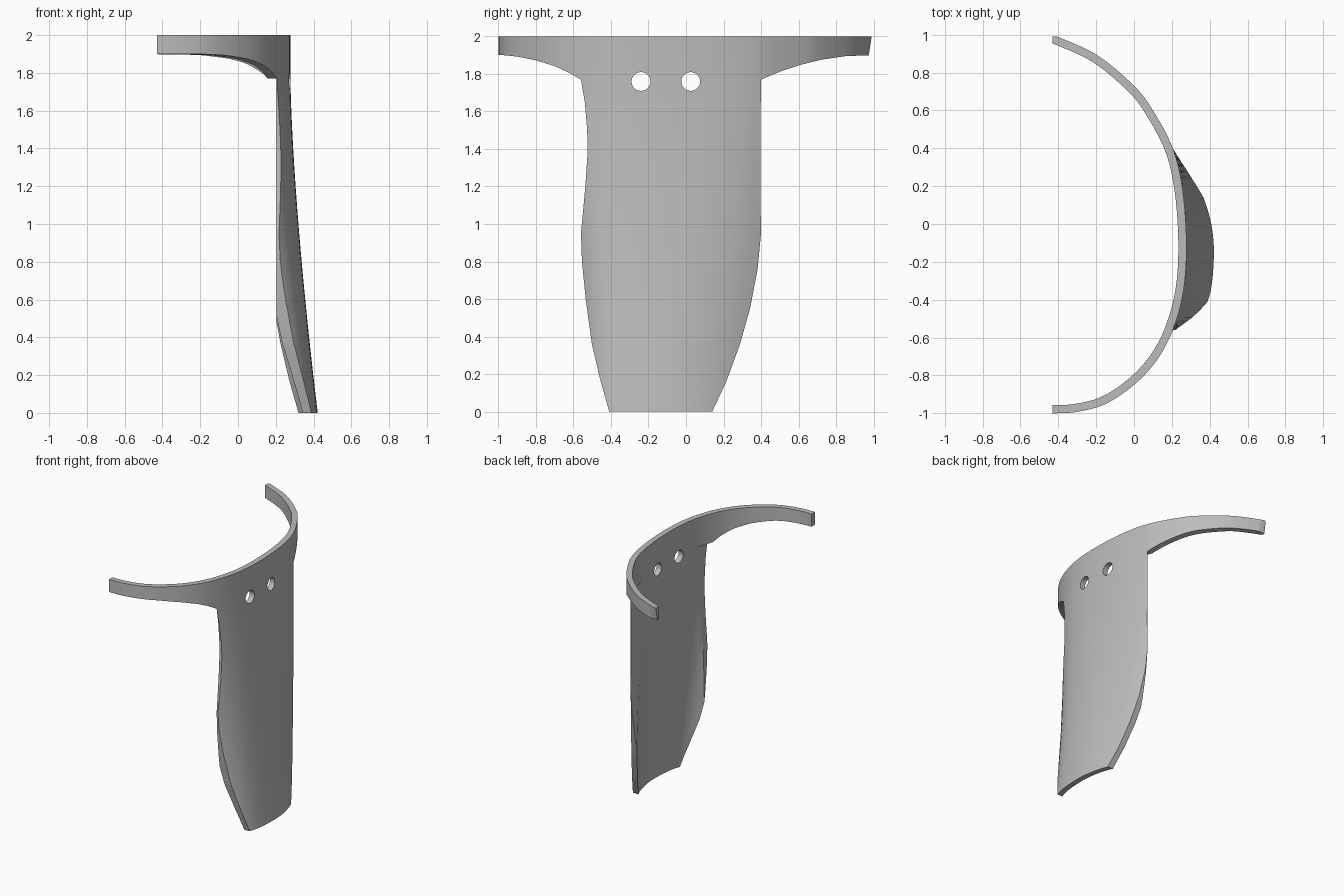
import bpy, bmesh, math
from mathutils import Vector

cube = bpy.data.objects.get("Cube")
if cube:
    bpy.data.objects.remove(cube, do_unlink=True)

THICK = 0.043
EDGE_X = 0.205      # rear limit of the blade
ARM_Z = 1.77        # where the blade meets the arms


def new_object(name, bm):
    bmesh.ops.recalc_face_normals(bm, faces=bm.faces)
    mesh = bpy.data.meshes.new(name)
    bm.to_mesh(mesh)
    bm.free()
    obj = bpy.data.objects.new(name, mesh)
    bpy.context.collection.objects.link(obj)
    return obj


def spline(pts, steps):
    """Smooth curve through the inner points of a list."""
    out = []
    for i in range(1, len(pts) - 2):
        a, b, c, d = (Vector(p) for p in pts[i - 1:i + 3])
        for s in range(steps):
            t = s / steps
            out.append(0.5 * (2 * b + (c - a) * t + (2 * a - 5 * b + 4 * c - d) * t ** 2
                              + (3 * b - a - 3 * c + d) * t ** 3))
    out.append(Vector(pts[-2]))
    return out


def prism_x(name, outline, x0, x1):
    """Outline in y and z, extruded along x."""
    bm = bmesh.new()
    face = bm.faces.new([bm.verts.new((x0, y, z)) for y, z in outline])
    ext = bmesh.ops.extrude_face_region(bm, geom=[face])
    bmesh.ops.translate(bm, vec=(x1 - x0, 0, 0),
                        verts=[v for v in ext["geom"] if isinstance(v, bmesh.types.BMVert)])
    return new_object(name, bm)


# Band section seen from above
section = spline([(-.6, 1.06), (-.5, 1.03), (-.43, 1), (-.2, .895), (0, .73), (.1, .6),
                  (.205, .4), (.257, .18), (.277, -.1), (.262, -.35), (.205, -.56),
                  (.12, -.72), (0, -.85), (-.15, -.95), (-.3, -.992), (-.43, -1),
                  (-.5, -1), (-.6, -1)], 6)


def bulge(y, z):
    """Outward sweep of the blade towards its lower end."""
    u = y + 0.15
    side = 1 - (u / 0.55) ** 2 if u > 0 else 1 - (u / 0.43) ** 6
    return 0.145 * (max(0, 1.8 - z) / 1.8) ** 1.5 * max(0, side)


# Curved shell of even thickness
bm = bmesh.new()
rings = []
for z in [2.0] + [1.8 - 0.1 * i for i in range(20)]:
    outer = [Vector((p.x + bulge(p.y, z), p.y)) for p in section]
    inner = []
    for i, p in enumerate(outer):
        t = (outer[min(i + 1, len(outer) - 1)] - outer[max(i - 1, 0)]).normalized()
        inner.append(p + Vector((t.y, -t.x)) * THICK)
    rings.append([bm.verts.new((p.x, p.y, z)) for p in outer + inner[::-1]])
n = len(rings[0])
for a, b in zip(rings, rings[1:]):
    for i in range(n):
        j = (i + 1) % n
        bm.faces.new((a[i], a[j], b[j], b[i]))
for ring in (rings[0], rings[-1]):
    for i in range(n // 2 - 1):
        bm.faces.new((ring[i], ring[i + 1], ring[n - 2 - i], ring[n - 1 - i]))
shell = new_object("curved_guard", bm)

# Side outline: arms above, tapered blade below
outline = [(-1.03, 2.2), (-1.03, 1.9), (-.97, 1.9), (-.9, 1.893), (-.8, 1.873), (-.7, 1.842),
           (-.62, 1.805), (-.56, 1.77), (-.54, 1.65), (-.527, 1.5), (-.525, 1.38),
           (-.537, 1.2), (-.56, .95), (-.555, .8), (-.535, .6), (-.502, .36), (-.46, .18),
           (-.41, 0), (.14, 0), (.215, .16), (.285, .35), (.342, .55), (.382, .76),
           (.4, .95), (.397, 1.15), (.397, 1.5), (.4, 1.77), (.5, 1.812), (.6, 1.846),
           (.72, 1.876), (.85, 1.895), (.975, 1.9), (1.02, 2.2)]
cutters = [(prism_x("outline_cutter", outline, -0.43, 1), 'INTERSECT')]

# Flat rear edges of the blade
box = [(-1.5, -0.5), (1.5, -0.5), (1.5, ARM_Z), (-1.5, ARM_Z)]
cutters.append((prism_x("rear_cutter", box, -1, EDGE_X), 'DIFFERENCE'))

# Two fixing holes
for y in (-0.24, 0.025):
    ring = [(y + 0.05 * math.cos(math.tau * i / 32), 1.76 + 0.05 * math.sin(math.tau * i / 32))
            for i in range(32)]
    cutters.append((prism_x("hole_cutter", ring, -0.2, 0.8), 'DIFFERENCE'))

for cutter, operation in cutters:
    cutter.hide_render = True
    mod = shell.modifiers.new(cutter.name, 'BOOLEAN')
    mod.operation, mod.object, mod.solver = operation, cutter, 'EXACT'

# Bake the cuts and drop the cutters
bpy.context.view_layer.update()
graph = bpy.context.evaluated_depsgraph_get()
baked = bpy.data.meshes.new_from_object(shell.evaluated_get(graph))
shell.modifiers.clear()
shell.data = baked
for cutter, _ in cutters:
    bpy.data.objects.remove(cutter, do_unlink=True)

# Plain grey finish
grey = bpy.data.materials.new("plain_grey")
grey.use_nodes = True
colour = (0.5, 0.5, 0.5, 1)
grey.diffuse_color = colour
grey.node_tree.nodes["Principled BSDF"].inputs["Base Color"].default_value = colour
shell.data.materials.clear()
shell.data.materials.append(grey)

bpy.ops.object.select_all(action='DESELECT')
shell.select_set(True)
bpy.context.view_layer.objects.active = shell
bpy.ops.object.shade_smooth_by_angle(angle=math.radians(30))
